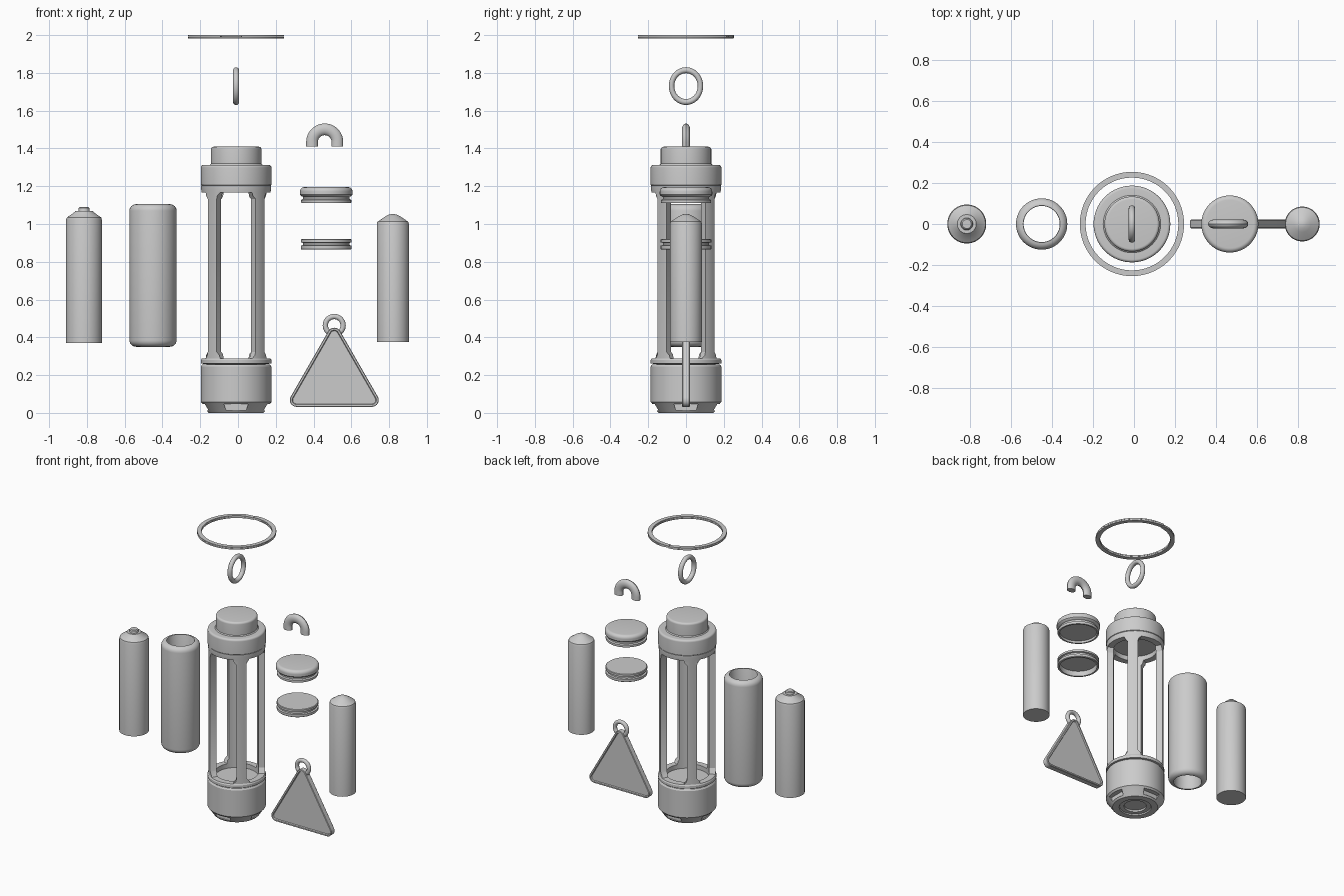
import bpy, bmesh
from math import sin, cos, tan, pi, radians
from mathutils import Matrix

if "Cube" in bpy.data.objects:
    bpy.data.objects.remove(bpy.data.objects["Cube"])


def finish(name, bm, loc=(0, 0, 0), smooth=True):
    bmesh.ops.recalc_face_normals(bm, faces=bm.faces)
    me = bpy.data.meshes.new(name)
    bm.to_mesh(me)
    bm.free()
    ob = bpy.data.objects.new(name, me)
    ob.location = loc
    bpy.context.collection.objects.link(ob)
    bpy.ops.object.select_all(action='DESELECT')
    ob.select_set(True)
    bpy.context.view_layer.objects.active = ob
    if smooth:
        bpy.ops.object.shade_smooth_by_angle(angle=radians(30))
    return ob


def sweep(name, rings, closed=False, loc=(0, 0, 0)):
    """Skin a row of equal closed rings; cap the ends unless closed."""
    bm = bmesh.new()
    vs = [[bm.verts.new(p) for p in r] for r in rings]
    n, k = len(vs), len(vs[0])
    for i in range(n if closed else n - 1):
        a, b = vs[i], vs[(i + 1) % n]
        for j in range(k):
            bm.faces.new((a[j], a[(j + 1) % k], b[(j + 1) % k], b[j]))
    if not closed:
        bm.faces.new(vs[0])
        bm.faces.new(vs[-1])
    return finish(name, bm, loc)


def lathe(name, prof, x=0.0, closed=False, n=64):
    """Revolve (radius, z) points; open profiles get flat end caps."""
    rings = [[(r * cos(2 * pi * i / n), r * sin(2 * pi * i / n), z)
              for i in range(n)] for r, z in prof]
    return sweep(name, rings, closed, (x, 0, 0))


def arc(cx, cz, r, a0, a1, n=6):
    return [(cx + r * cos(radians(a0 + (a1 - a0) * i / n)),
             cz + r * sin(radians(a0 + (a1 - a0) * i / n))) for i in range(n + 1)]


def torus(name, R, r, loc, rot=None, scale=(1, 1, 1), n=56, k=16):
    rings = [[((R + r * cos(b)) * cos(a), (R + r * cos(b)) * sin(a), r * sin(b))
              for b in (2 * pi * j / k for j in range(k))]
             for a in (2 * pi * i / n for i in range(n))]
    ob = sweep(name, rings, True, loc)
    if rot:
        ob.data.transform(rot)
    ob.data.transform(Matrix.Diagonal((*scale, 1)))
    return ob


def cut_four(ob, near, far, y0, y1):
    """Cut four equal openings around the axis, lofted from near to far outline."""
    bm = bmesh.new()
    for q in range(4):
        m = Matrix.Rotation(q * pi / 2, 3, 'Z')
        a = [bm.verts.new(m @ Matrix.Translation((x, -y0, z)).translation) for x, z in near]
        b = [bm.verts.new(m @ Matrix.Translation((x, -y1, z)).translation) for x, z in far]
        bm.faces.new(a)
        bm.faces.new(b)
        for i in range(len(a)):
            j = (i + 1) % len(a)
            bm.faces.new((a[i], a[j], b[j], b[i]))
    cutter = finish("cutter", bm, ob.location, False)
    cutter.hide_render = True
    mod = ob.modifiers.new("openings", 'BOOLEAN')
    mod.operation, mod.solver, mod.object = 'DIFFERENCE', 'EXACT', cutter
    bpy.context.view_layer.objects.active = ob
    bpy.ops.object.modifier_apply(modifier=mod.name)
    bpy.data.objects.remove(cutter)
    bpy.ops.object.select_all(action='DESELECT')
    ob.select_set(True)
    bpy.ops.object.shade_smooth_by_angle(angle=radians(30))


CX = -0.01

# Cage with four windows between radial pillars
cage = lathe("cage", [(.14, .255), (.187, .262), (.187, .28), (.182, .288),
                      (.182, 1.165), (.185, 1.185), (.185, 1.203), (.14, 1.203)], CX, True)


def window(y):
    w, c, lo, hi = y * tan(radians(34.5)), .035, .288, 1.167
    s = w - y * .16
    return [(-s, lo), (s, lo), (w, lo + c), (w, hi - c), (s, hi), (-s, hi), (-w, hi - c), (-w, lo + c)]


cut_four(cage, window(.06), window(.26), .06, .26)

# Head with stepped top
lathe("head", [(.176, 1.2), (.187, 1.207)] + arc(.173, 1.299, .014, 0, 90)
      + [(.14, 1.313), (.134, 1.319)] + arc(.12, 1.395, .014, 0, 90), CX)

# Base cup with chamfered foot, recessed underside and four notches
base = lathe("base", [(.07, .02), (.072, .008), (.1, .008), (.103, 0), (.145, 0), (.152, .008),
                      (.18, .05), (.187, .057), (.187, .245), (.18, .256)], CX)
cut_four(base, [(-.053, .012), (.053, .012), (.064, .046), (-.064, .046)],
         [(-.053, .012), (.053, .012), (.064, .046), (-.064, .046)], .145, .25)

# Two cells and the open sleeve
lathe("large_cell", [(.095, .37), (.095, 1.02), (.091, 1.034), (.05, 1.063), (.046, 1.07), (.03, 1.07),
                     (.028, 1.084), (.022, 1.09)], -.815)
lathe("small_cell", [(.085, .375), (.085, 1.0), (.081, 1.012), (.04, 1.04), (.02, 1.05), (.006, 1.053)], .82)
lathe("sleeve", arc(.09, .385, .035, -90, 0) + arc(.09, 1.07, .035, 0, 90)
      + [(.088, 1.1), (.088, .355)], -.45, True)

# Grooved end plugs
lathe("upper_plug", [(.118, 1.125), (.12, 1.11), (.13, 1.11), (.133, 1.115), (.133, 1.127), (.123, 1.132),
                     (.123, 1.144), (.133, 1.148), (.139, 1.155), (.139, 1.172)]
      + arc(.117, 1.173, .022, 0, 90), .467)
lathe("lower_plug", [(.118, .9), (.12, .865), (.131, .865), (.134, .868), (.134, .885), (.123, .888),
                     (.123, .9), (.134, .903), (.134, .917), (.13, .92)], .467)

# Half loop with short straight legs
loop = []
path = [(0, -.024)] + [(radians(a), 0) for a in range(0, 181, 6)] + [(pi, -.024)]
for a, dz in path:
    loop.append([((.067 + .031 * cos(b)) * cos(a), .022 * sin(b), (.067 + .031 * cos(b)) * sin(a) + dz)
                 for b in (2 * pi * j / 16 for j in range(16))])
sweep("lanyard_loop", loop, loc=(.459, 0, 1.434))

# Small link ring, standing in the side plane
torus("link_ring", .085, .016, (CX, 0, 1.73), Matrix.Rotation(pi / 2, 4, 'Y'), (1, .9, .99))

# Split ring: two flat turns of one coil
coil = []
for i in range(145):
    t = i * 5
    z = .009 * min(1, max(0, (t - 345) / 30))
    a = radians(t + 97)
    coil.append([(r * cos(a), r * sin(a), z + h) for r, h in
                 ((.226, 0), (.254, 0), (.254, .008), (.226, .008))])
sweep("split_ring", coil, loc=(CX, 0, 1.983))


# Triangular tag with rounded corners and recessed faces
def triangle(d, y):
    pts = []
    for cx, cz, a in ((.31, .068, -90), (.709, .068, -90 + 120), (.5095, .415, 150)):
        start = {.31: 150, .709: -90, .5095: 30}[cx]
        pts += [(px, y, pz) for px, pz in arc(cx, cz, .036 - d, start, start + 120, 8)]
    return pts


tag = [triangle(d, y) for d, y in ((.016, -.014), (.012, -.021), (.003, -.021), (0, -.017),
                                   (0, .017), (.003, .021), (.012, .021), (.016, .014))]
sweep("tag_plate", tag)
torus("tag_ring", .047, .014, (.5095, 0, .463), Matrix.Rotation(pi / 2, 4, 'X'))
